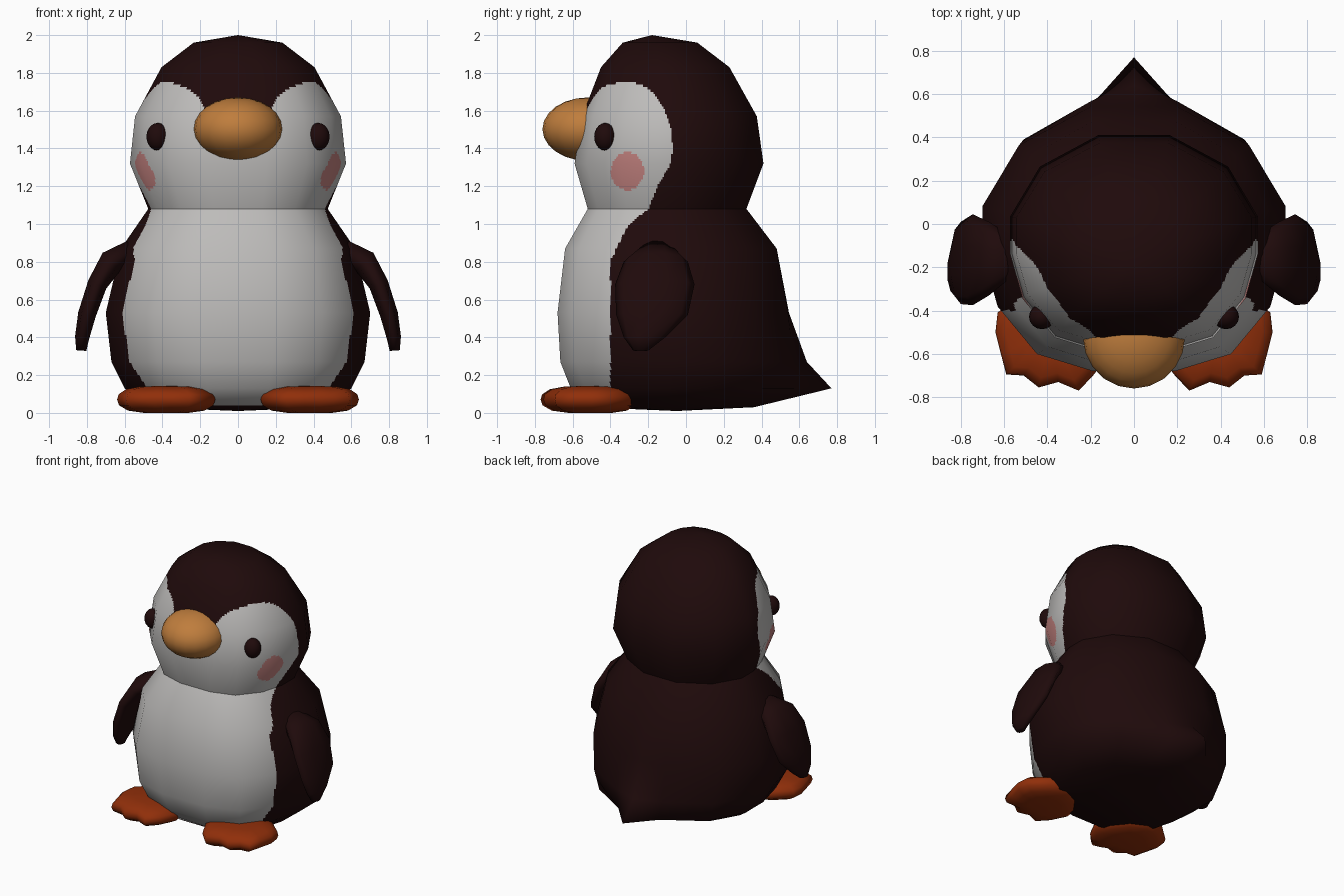
import bpy, bmesh, math
from mathutils import Vector

if "Cube" in bpy.data.objects:
    bpy.data.objects.remove(bpy.data.objects["Cube"])


def material(name, rgb):
    m = bpy.data.materials.new(name)
    m.diffuse_color = (*rgb, 1)
    m.use_nodes = True
    m.node_tree.nodes["Principled BSDF"].inputs["Base Color"].default_value = m.diffuse_color
    return m


DARK = material("dark_brown", (0.0135, 0.0030, 0.0032))
WHITE = material("white", (0.51, 0.50, 0.49))
PINK = material("cheek_pink", (0.54, 0.22, 0.21))
BEAK = material("beak_ochre", (0.52, 0.205, 0.046))
FOOT = material("foot_orange", (0.28, 0.028, 0.003))


def lerp_table(table, t):
    """Piecewise linear lookup in a list of (key, value)."""
    if t <= table[0][0]:
        return table[0][1]
    for (a, va), (b, vb) in zip(table, table[1:]):
        if t <= b:
            return va + (vb - va) * (t - a) / (b - a)
    return table[-1][1]


def add_object(name, verts, faces, mats):
    me = bpy.data.meshes.new(name)
    me.from_pydata(verts, [], faces)
    for m in mats:
        me.materials.append(m)
    for p in me.polygons:
        p.use_smooth = True
    ob = bpy.data.objects.new(name, me)
    bpy.context.collection.objects.link(ob)
    return ob


def grid_faces(rows, cols):
    return [(i * cols + j, i * cols + (j + 1) % cols,
             (i + 1) * cols + (j + 1) % cols, (i + 1) * cols + j)
            for i in range(rows - 1) for j in range(cols)]


def mirror(ob):
    ob.modifiers.new("mirror", 'MIRROR').use_axis[0] = True


# Right half of the unit cross-section, back to front
SECTION = [(.29, 1), (.76, .71), (1, .25), (1, -.1), (.9, -.51), (.64, -.87), (.27, -1)]


def ring(z, hw, yf, yb, ytail=None):
    """Cross-section ring with one extra point at the centre of the back."""
    cy, hy = (yf + yb) / 2, (yb - yf) / 2
    pts = [Vector((0, yb if ytail is None else ytail, z))]
    pts += [Vector((-hw * x, cy + hy * y, z)) for x, y in SECTION]
    pts += [Vector((hw * x, cy + hy * y, z)) for x, y in reversed(SECTION)]
    return pts


def painted_loft(name, rings, mats, rule, n=20, m=20):
    """Loft of coarse rings, cut finely so faces can be coloured by rule,
    shaded with the smooth normals of the coarse shape."""
    R, C = len(rings), len(rings[0])
    normals = []
    for i, row in enumerate(rings):
        lo, hi = rings[max(i - 1, 0)], rings[min(i + 1, R - 1)]
        nr = []
        for j, p in enumerate(row):
            du = (row[(j + 1) % C] - p).normalized() + (p - row[j - 1]).normalized()
            dv = (hi[j] - p).normalized() + (p - lo[j]).normalized()
            nr.append(du.cross(dv).normalized())
        if (row[0] - row[7]).length < 0.03:
            nr = [Vector((0, 0, 1 if row[0].z > 1 else -1))] * C
        normals.append(nr)

    def sample(g, i, j, u, v):
        k, l = min(i + 1, R - 1), (j + 1) % C
        return g[i][j].lerp(g[i][l], u).lerp(g[k][j].lerp(g[k][l], u), v)

    verts, vn = [], []
    for r in range((R - 1) * m + 1):
        for c in range(C * n):
            args = (r // m, c // n, (c % n) / n, (r % m) / m)
            verts.append(sample(rings, *args))
            vn.append(sample(normals, *args).normalized())
    ob = add_object(name, verts, grid_faces((R - 1) * m + 1, C * n), mats)
    for p in ob.data.polygons:
        p.material_index = rule(p.center)
    ob.data.normals_split_custom_set_from_vertices(vn)
    return ob


def closed_loft(name, rings, mat):
    """Plain smooth loft with capped ends."""
    R, C = len(rings), len(rings[0])
    faces = grid_faces(R, C) + [tuple(range(C)), tuple(range((R - 1) * C, R * C))]
    ob = add_object(name, [p for r in rings for p in r], faces, [mat])
    bm = bmesh.new()
    bm.from_mesh(ob.data)
    bmesh.ops.recalc_face_normals(bm, faces=bm.faces)
    bm.to_mesh(ob.data)
    bm.free()
    return ob


def ellipsoid(name, loc, radii, mat, seg, rings):
    bm = bmesh.new()
    bmesh.ops.create_uvsphere(bm, u_segments=seg, v_segments=rings, radius=1)
    for v in bm.verts:
        v.co = Vector([l + r * c for l, r, c in zip(loc, radii, v.co)])
    ob = add_object(name, [], [], [mat])
    bm.to_mesh(ob.data)
    bm.free()
    for p in ob.data.polygons:
        p.use_smooth = True
    return ob


# Head: white heart-shaped face with pink cheeks
FACE_BACK = [(1.08, -.20), (1.2, -.15), (1.32, -.08), (1.4, -.07), (1.5, -.08),
             (1.62, -.12), (1.7, -.18), (1.735, -.23), (1.757, -.31)]
FACE_TOP = [(0, 1.55), (.17, 1.60), (.19, 1.64), (.21, 1.67), (.25, 1.71),
            (.32, 1.74), (.40, 1.76)]


def head_rule(p):
    if abs(p.x) > .35 and ((p.y + .31) / .087) ** 2 + ((p.z - 1.28) / .10) ** 2 < 1:
        return 2
    return int(p.y < lerp_table(FACE_BACK, p.z) and p.z < lerp_table(FACE_TOP, abs(p.x)))


painted_loft("head", [
    ring(1.08, .475, -.52, .32), ring(1.32, .572, -.59, .41),
    ring(1.57, .545, -.55, .375), ring(1.83, .405, -.45, .23),
    ring(1.96, .235, -.335, .06), ring(2.0, .001, -.181, -.179),
], [DARK, WHITE, PINK], head_rule)

# Body: white belly, pointed tail at the back
BELLY_BACK = [(0, -.40), (.8, -.40), (.87, -.37), (1.0, -.30), (1.08, -.20)]

painted_loft("body", [
    ring(0.01, .001, -.051, -.049), ring(.03, .47, -.52, .33, .36),
    ring(.13, .60, -.61, .575, .77), ring(.27, .67, -.665, .57, .64),
    ring(.53, .70, -.68, .54, .545), ring(.87, .62, -.64, .48), ring(1.08, .475, -.52, .32),
], [DARK, WHITE], lambda p: int(p.z > .04 and p.y < lerp_table(BELLY_BACK, p.z)))

# Wings: (x, z, centre y, half width, half thickness) from shoulder to tip
WING = [(.56, .86, -.15, .09, .06), (.67, .80, -.16, .17, .07),
        (.745, .68, -.165, .21, .055), (.80, .52, -.18, .19, .05),
        (.825, .40, -.22, .11, .04), (.83, .33, -.24, .04, .028)]
wing_rings = []
for i, (x, z, cy, w, t) in enumerate(WING):
    a, b = WING[max(i - 1, 0)], WING[min(i + 1, len(WING) - 1)]
    d = Vector((b[0] - a[0], 0, b[1] - a[1])).normalized()
    out = Vector((-d.z, 0, d.x))
    wing_rings.append([Vector((x, cy, z)) + out * t * math.sin(q * math.tau / 10)
                       + Vector((0, w * math.cos(q * math.tau / 10), 0))
                       for q in range(10)])
mirror(closed_loft("wings", wing_rings, DARK))

# Feet: three-toed outline stacked into a rounded pad
TOES = [(.12, -.57), (.18, -.69), (.255, -.77), (.35, -.73), (.44, -.755), (.51, -.70),
        (.59, -.695), (.615, -.60), (.64, -.50), (.63, -.41), (.51, -.30), (.37, -.26),
        (.23, -.32), (.14, -.45)]
PAD = [(0, .45), (.012, .78), (.04, .96), (.07, 1.0), (.098, .97), (.125, .82),
       (.14, .52), (.142, .1)]
mirror(closed_loft("feet", [[Vector((.38 + (x - .38) * s, -.50 + (y + .50) * s, z))
                             for x, y in TOES] for z, s in PAD], FOOT))

# Beak and eyes
ellipsoid("beak", (0, -.52, 1.502), (.236, .24, .168), BEAK, 20, 12)
mirror(ellipsoid("eyes", (.425, -.428, 1.462), (.060, .058, .073), DARK, 16, 10))
